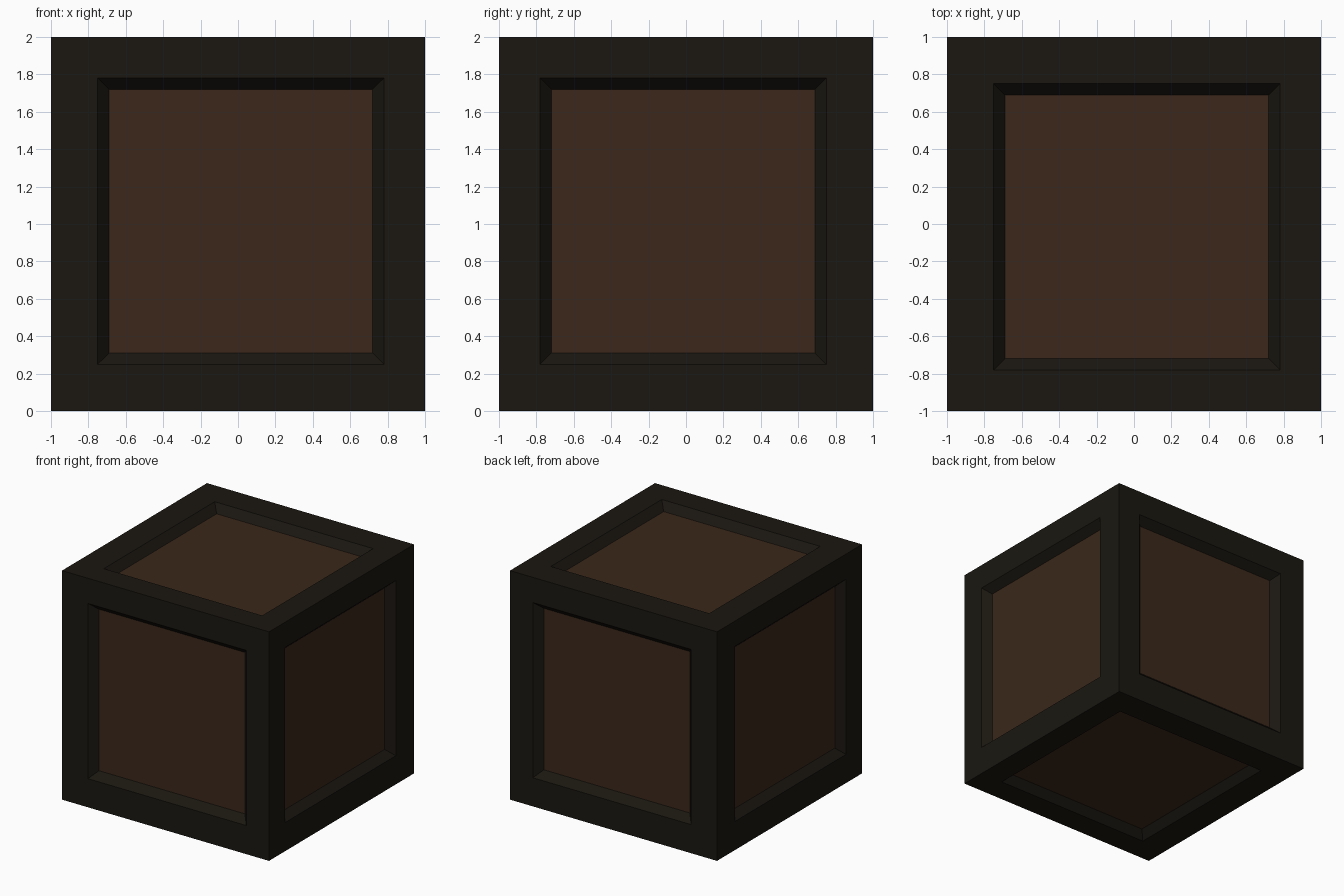
import bpy, bmesh
from mathutils import Vector

if "Cube" in bpy.data.objects:
    bpy.data.objects.remove(bpy.data.objects["Cube"])


def material(name, colour):
    m = bpy.data.materials.new(name)
    m.diffuse_color = (*colour, 1)
    m.use_nodes = True
    m.node_tree.nodes["Principled BSDF"].inputs["Base Color"].default_value = m.diffuse_color
    return m


SHIFT = Vector((0.015, -0.015, 0.015))  # recesses sit slightly off centre

# Crate body: 2 unit cube
bm = bmesh.new()
bmesh.ops.create_cube(bm, size=2)
bmesh.ops.translate(bm, verts=bm.verts, vec=(0, 0, 1))
bm.normal_update()

for face in list(bm.faces):
    normal = face.normal.copy()
    # Flat border around each side
    bmesh.ops.inset_individual(bm, faces=[face], thickness=0.235, use_even_offset=True)
    slide = SHIFT - normal * SHIFT.dot(normal)
    bmesh.ops.translate(bm, verts=face.verts, vec=slide)
    # Sloped rim, then the sunken panel
    bmesh.ops.inset_individual(bm, faces=[face], thickness=0.06, use_even_offset=True)
    bmesh.ops.translate(bm, verts=face.verts, vec=normal * -0.067)
    face.material_index = 1

mesh = bpy.data.meshes.new("crate")
bm.to_mesh(mesh)
bm.free()
mesh.materials.append(material("dark_frame", (0.0105, 0.0085, 0.0055)))
mesh.materials.append(material("brown_panel", (0.043, 0.0205, 0.0105)))
crate = bpy.data.objects.new("crate", mesh)
bpy.context.collection.objects.link(crate)
